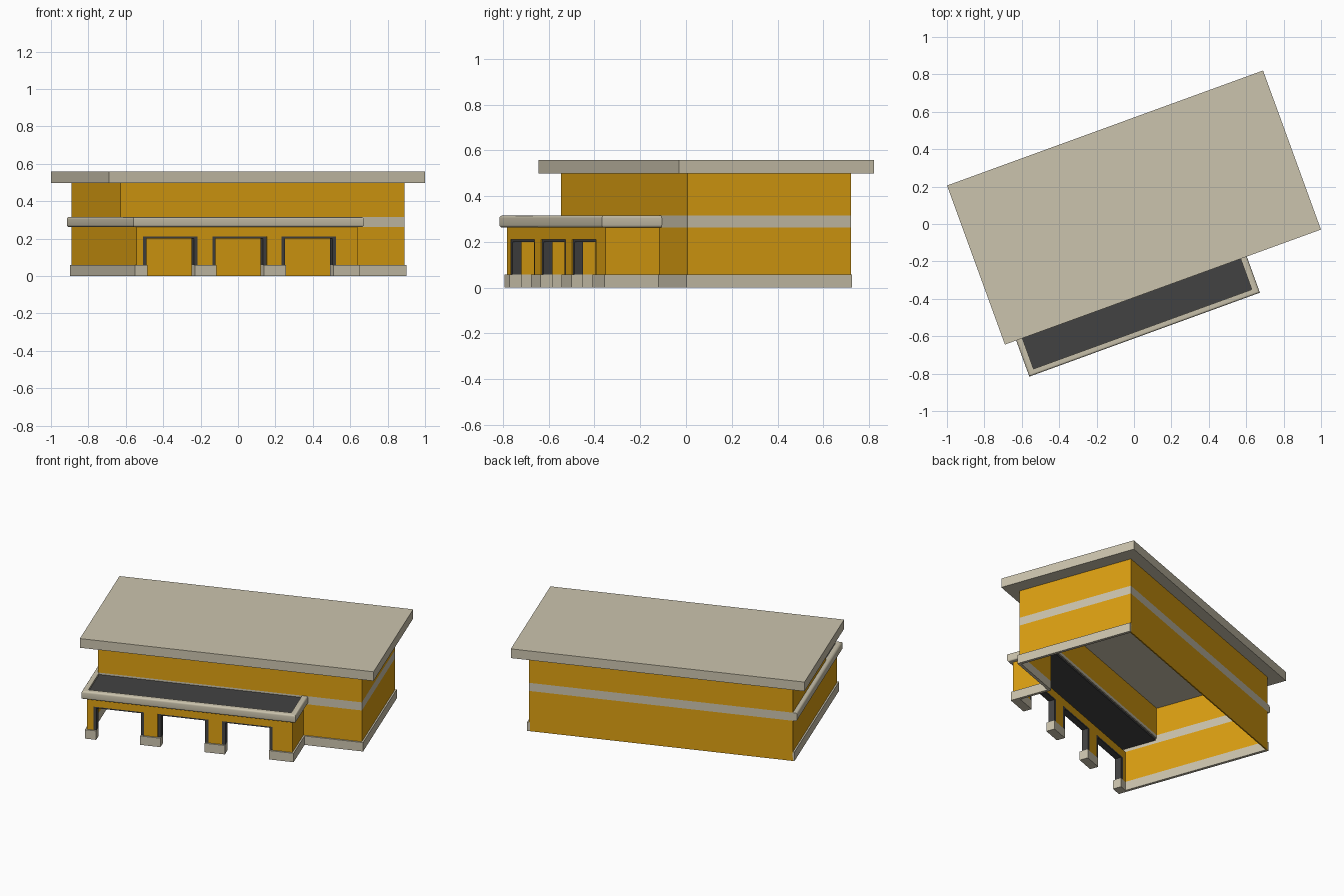
import bpy, bmesh, math
from mathutils import Matrix

if "Cube" in bpy.data.objects:
    bpy.data.objects.remove(bpy.data.objects["Cube"])


def material(name, rgb):
    m = bpy.data.materials.new(name)
    m.use_nodes = True
    m.diffuse_color = (*rgb, 1)
    m.node_tree.nodes["Principled BSDF"].inputs["Base Color"].default_value = (*rgb, 1)
    return m


YELLOW = material("yellow_wall", (0.72, 0.35, 0.006))
STONE = material("pale_stone", (0.60, 0.55, 0.42))
DARK = material("dark_grey", (0.055, 0.055, 0.055))

# The whole building is turned on the ground
PLACE = Matrix.Translation((0, 0.088, 0)) @ Matrix.Rotation(math.radians(20), 4, "Z")


def finish(name, bm, mat):
    bmesh.ops.recalc_face_normals(bm, faces=bm.faces)
    mesh = bpy.data.meshes.new(name)
    bm.to_mesh(mesh)
    bm.free()
    mesh.materials.append(mat)
    ob = bpy.data.objects.new(name, mesh)
    ob.matrix_world = PLACE
    bpy.context.collection.objects.link(ob)
    return ob


def box(name, x, y, z, mat):
    bm = bmesh.new()
    bmesh.ops.create_cube(bm, size=1)
    for v in bm.verts:
        for i, (lo, hi) in enumerate((x, y, z)):
            v.co[i] = hi if v.co[i] > 0 else lo
    return finish(name, bm, mat)


# Main dimensions
W, D = 0.808, 0.38            # half size of the main block
PX, PY = 0.45, -0.631         # porch right end and front
T = 0.008                     # wall thickness
BASE, BAND, BAND_TOP, TOP = 0.058, 0.262, 0.315, 0.498
LIP = 0.01                    # how far the plinth stands out


def wall(name, x, y, out=(0, 0), plinth=True, low=0, high=TOP):
    """Wall in layers: plinth, lower wall, band, upper wall."""
    if plinth:
        grow = lambda r, o: (r[0] + min(o, 0), r[1] + max(o, 0))
        box(name + "_plinth", grow(x, out[0] * LIP), grow(y, out[1] * LIP), (0, BASE), STONE)
    layers = (("lower", BASE if plinth else 0, BAND, YELLOW),
              ("band", BAND, BAND_TOP, STONE),
              ("upper", BAND_TOP, TOP, YELLOW))
    for part, a, b, mat in layers:
        a, b = max(a, low), min(b, high)
        if b > a:
            box(f"{name}_{part}", x, y, (a, b), mat)


# Main block walls
wall("back_wall", (-W, W), (D - T, D), plinth=False)
wall("left_end_wall", (W - T, W), (-D, D), (1, 0))
wall("right_end_wall", (-W, -W + T), (-D, D), (-1, 0))
wall("front_wall", (PX, W + LIP), (-D, -D + T), (0, -1), high=BASE)
wall("front_wall", (PX, W), (-D, -D + T), plinth=False, low=BASE)
wall("front_upper_wall", (-W, PX), (-D, -D + T), plinth=False, low=BAND_TOP - 0.02)

# Porch side walls
wall("porch_right_wall", (-W, -W + T), (PY, -D), (-1, 0), high=BAND_TOP)
wall("porch_left_wall", (PX - T, PX), (PY, -D), (1, 0), high=BAND_TOP)

# Porch front: lintel, columns, plinth blocks and dark opening frames
DEPTH = 0.045
FRAME = 0.02
OPEN_TOP = 0.21
box("porch_lintel", (-W, PX), (PY, PY + DEPTH), (OPEN_TOP, BAND), YELLOW)
centres = [-0.811 + 0.394 * i for i in range(4)]
HALF = 0.062
for i, c in enumerate(centres):
    a, b = max(c - HALF, -W), min(c + HALF, PX)
    if i == 3:
        b = PX
    left_frame = 0 if i == 0 else FRAME
    right_frame = 0 if i == 3 else FRAME
    box(f"column_{i}", (a + left_frame, b - right_frame), (PY, PY + DEPTH), (BASE, OPEN_TOP), YELLOW)
    box(f"column_plinth_{i}", (a - (LIP if i == 0 else 0), b + (LIP if i == 3 else 0)),
        (PY - LIP, PY + DEPTH), (0, BASE), STONE)
    if left_frame:
        box(f"frame_right_{i}", (a, a + FRAME), (PY + 0.004, PY + DEPTH), (BASE, OPEN_TOP), DARK)
    if right_frame:
        box(f"frame_left_{i}", (b - FRAME, b), (PY + 0.004, PY + DEPTH), (BASE, OPEN_TOP), DARK)
        box(f"frame_head_{i}", (b, centres[i + 1] - HALF),
            (PY + 0.004, PY + DEPTH), (OPEN_TOP - 0.01, OPEN_TOP), DARK)

# Porch roof deck
box("porch_roof", (-W + T, PX), (PY, -D), (BAND + 0.02, BAND_TOP - 0.012), DARK)

# Rounded cornice around the porch and along the right end
R = 0.012
profile = [(-0.004, BAND), (0.027 - R, BAND)]
for centre_z, start in ((BAND + R, -90), (BAND_TOP - R, 0)):
    for k in range(5):
        t = math.radians(start + 22.5 * k)
        profile.append((0.027 - R + R * math.cos(t), centre_z + R * math.sin(t)))
profile.append((-0.004, BAND_TOP))
bm = bmesh.new()
path = [(-W, D, -1, 0), (-W, PY, -1, -1), (PX, PY, 1, -1), (PX, -D, 1, 0)]
rings = [[bm.verts.new((x + sx * o, y + sy * o, z)) for o, z in profile]
         for x, y, sx, sy in path]
n = len(profile)
for r0, r1 in zip(rings, rings[1:]):
    for k in range(n):
        bm.faces.new((r0[k], r0[(k + 1) % n], r1[(k + 1) % n], r1[k]))
for ring in (rings[0], rings[-1]):
    bm.faces.new(ring)
cornice = finish("cornice", bm, STONE)
bpy.ops.object.select_all(action="DESELECT")
cornice.select_set(True)
bpy.context.view_layer.objects.active = cornice
bpy.ops.object.shade_smooth_by_angle(angle=math.radians(35))

# Flat main roof
box("main_roof", (-0.899, 0.899), (-0.4525, 0.4525), (TOP, 0.558), STONE)
